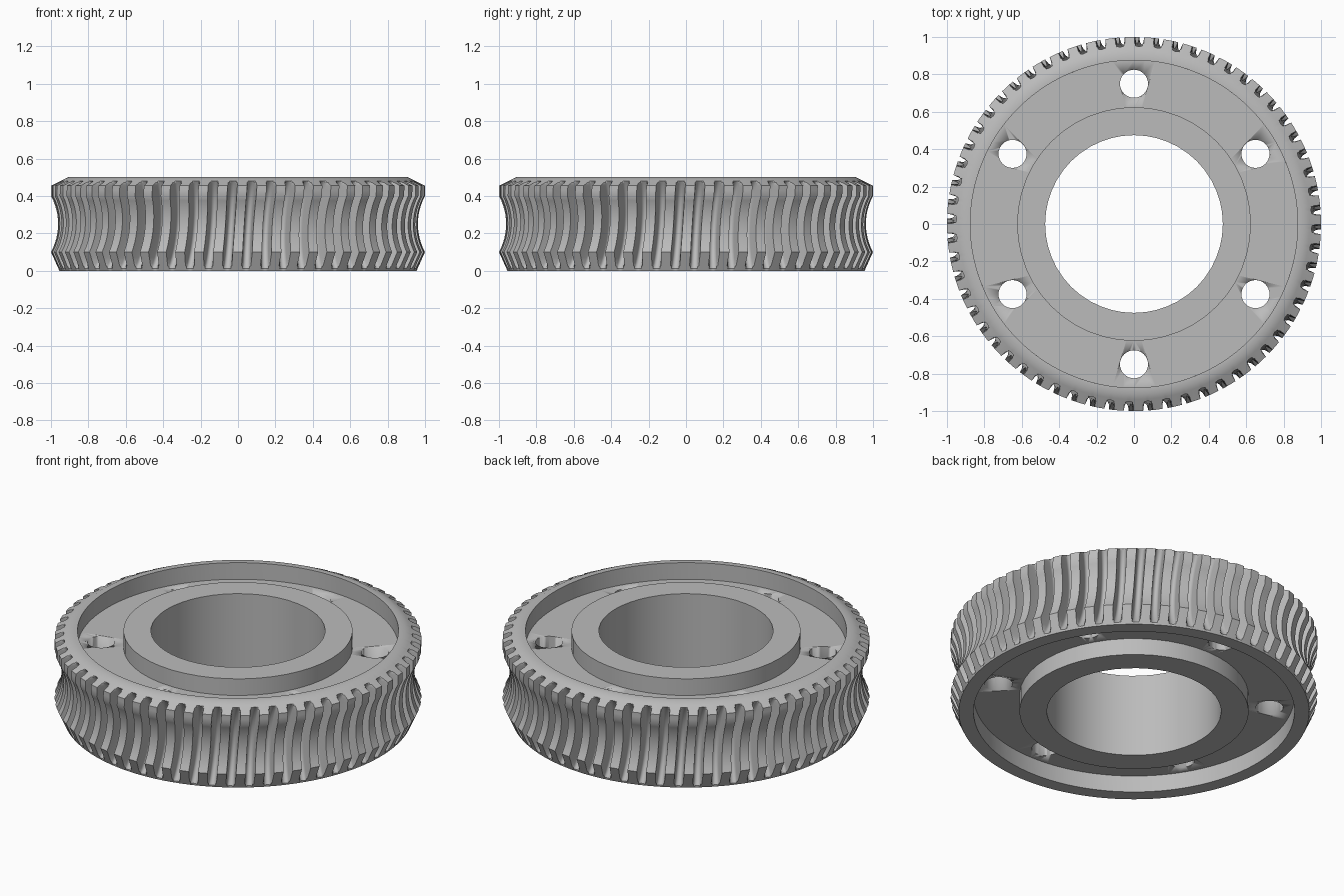
import bpy, bmesh, math

if "Cube" in bpy.data.objects:
    bpy.data.objects.remove(bpy.data.objects["Cube"], do_unlink=True)

TEETH = 60
HEIGHT = 0.5
MID = HEIGHT / 2
AXIS = 1.277          # distance from wheel centre to the throat arc centre
THROAT = 0.315        # throat arc radius
DEPTH = 0.085         # tooth depth below the throat

steel = bpy.data.materials.new("steel grey")
steel.use_nodes = True
GREY = (0.5, 0.5, 0.5, 1)
steel.diffuse_color = GREY
steel.node_tree.nodes["Principled BSDF"].inputs["Base Color"].default_value = GREY


def finish(bm, name):
    """Turn a bmesh into a smooth-shaded steel object."""
    bmesh.ops.recalc_face_normals(bm, faces=bm.faces[:])
    mesh = bpy.data.meshes.new(name)
    bm.to_mesh(mesh)
    bm.free()
    mesh.materials.append(steel)
    obj = bpy.data.objects.new(name, mesh)
    bpy.context.collection.objects.link(obj)
    bpy.ops.object.select_all(action="DESELECT")
    obj.select_set(True)
    bpy.context.view_layer.objects.active = obj
    bpy.ops.object.shade_smooth_by_angle(angle=math.radians(30))
    return obj


def skin(bm, rings):
    """Bridge a closed sequence of equal rings with quads."""
    for a, b in zip(rings, rings[1:] + rings[:1]):
        for i in range(len(a)):
            j = (i + 1) % len(a)
            bm.faces.new((a[i], a[j], b[j], b[i]))


def ring_part(name, inner, outer, low, high, sides):
    """Plain square-section ring."""
    bm = bmesh.new()
    rings = []
    for r, z in ((inner, low), (outer, low), (outer, high), (inner, high)):
        angles = [math.tau * i / sides for i in range(sides)]
        rings.append([bm.verts.new((r * math.cos(a), r * math.sin(a), z)) for a in angles])
    skin(bm, rings)
    return finish(bm, name)


def throat_arc(z, radius):
    return AXIS - math.sqrt(radius ** 2 - (z - MID) ** 2)


def tip_radius(z):
    """Outside of the rim: chamfer, concave throat, flat land, chamfer."""
    if z < 0.1:
        return 0.955 + 0.45 * z
    if z <= 0.4:
        return throat_arc(z, THROAT)
    if z <= 0.455:
        return 1.0
    return 1.0 - 2 * (z - 0.455)


# Toothed rim: rounded helical gaps cut into the throated outside
ROUND = 0.02
gap = [(-0.026, None)]
for k in range(-4, 5):
    t = k * math.pi / 8
    gap.append((ROUND * math.sin(t), ROUND * (1 - math.cos(t))))
gap += [(0.026, None), (math.pi / TEETH, None)]

levels = [0, 0.012, 0.025, 0.04, 0.07]
levels += [0.1 + 0.025 * i for i in range(13)]
levels += [0.43, 0.455, 0.465, 0.472, 0.479, 0.486, HEIGHT]

bm = bmesh.new()
rings = []
for z in levels + [HEIGHT, 0]:
    inside = len(rings) >= len(levels)
    tip = tip_radius(z)
    floor = throat_arc(z, THROAT + DEPTH)
    ring = []
    for n in range(TEETH):
        centre = math.tau * n / TEETH + math.radians(-2.5 + 4 * (z - MID))
        for x, rise in gap:
            r = tip if rise is None else min(tip, floor + rise)
            if inside:
                r = 0.875
            a = centre + x
            ring.append(bm.verts.new((r * math.cos(a), r * math.sin(a), z)))
    rings.append(ring)
skin(bm, rings)
finish(bm, "toothed_rim")

# Hub and recessed web
ring_part("hub", 0.475, 0.625, 0, HEIGHT, 48)
web = ring_part("web", 0.62, 0.876, 0.1, 0.4, 96)

# Six bolt holes through the web
bm = bmesh.new()
for n in range(6):
    a = math.pi / 2 + n * math.tau / 6
    made = bmesh.ops.create_cone(bm, cap_ends=True, segments=32, radius1=0.075,
                                 radius2=0.075, depth=1)
    bmesh.ops.translate(bm, verts=made["verts"],
                        vec=(0.75 * math.cos(a), 0.75 * math.sin(a), MID))
cutter = finish(bm, "bolt_hole_cutter")
cutter.hide_render = True
cut = web.modifiers.new("bolt holes", "BOOLEAN")
cut.operation = "DIFFERENCE"
cut.solver = "EXACT"
cut.object = cutter
bpy.context.view_layer.objects.active = web
bpy.ops.object.modifier_move_to_index(modifier=cut.name, index=0)
bpy.ops.object.modifier_apply(modifier=cut.name)
bpy.data.objects.remove(cutter, do_unlink=True)
